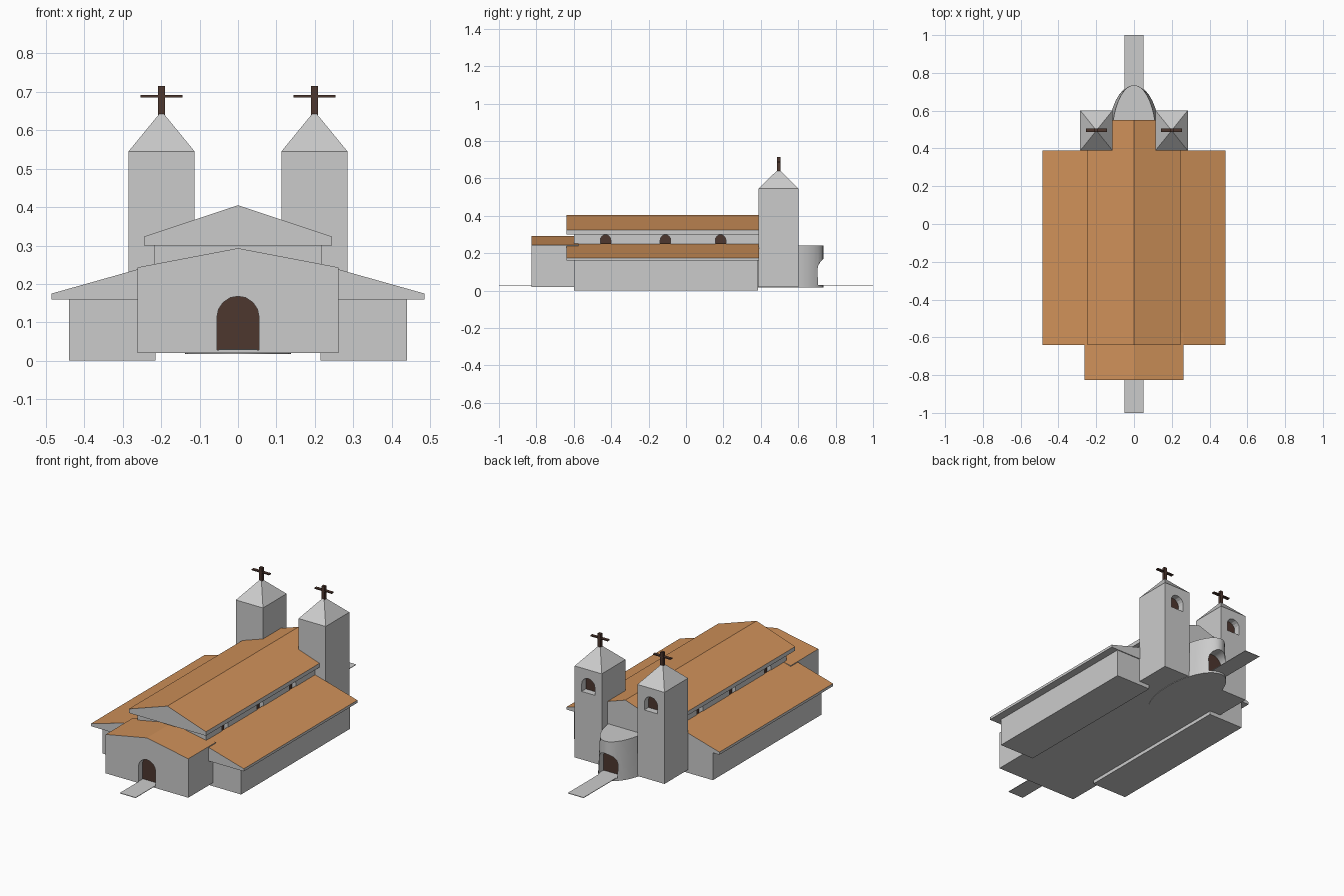
import bpy, bmesh
from math import pi, cos, sin, sqrt
from mathutils import Matrix

if "Cube" in bpy.data.objects:
    bpy.data.objects.remove(bpy.data.objects["Cube"])


def material(name, rgb):
    m = bpy.data.materials.new(name)
    m.diffuse_color = (*rgb, 1)
    m.use_nodes = True
    m.node_tree.nodes["Principled BSDF"].inputs["Base Color"].default_value = m.diffuse_color
    return m


GREY = material("stone", (0.8, 0.8, 0.8))
TILE = material("roof_tile", (0.62, 0.28, 0.10))
WOOD = material("dark_wood", (0.075, 0.038, 0.028))


def finish(name, bm, mat=None):
    bmesh.ops.recalc_face_normals(bm, faces=bm.faces)
    me = bpy.data.meshes.new(name)
    bm.to_mesh(me)
    bm.free()
    ob = bpy.data.objects.new(name, me)
    bpy.context.collection.objects.link(ob)
    if mat:
        me.materials.append(mat)
    return ob


def prism(name, profile, a, b, axis="y", mat=None, tiled=False):
    """Extrude a (u, z) profile from a to b along x or y; tiled colours the slopes."""
    bm = bmesh.new()
    rings = [[bm.verts.new((u, t, z) if axis == "y" else (t, u, z)) for u, z in profile]
             for t in (a, b)]
    n = len(profile)
    bm.faces.new(rings[0])
    bm.faces.new(rings[1])
    for i in range(n):
        j = (i + 1) % n
        bm.faces.new((rings[0][i], rings[0][j], rings[1][j], rings[1][i]))
    if tiled:
        bm.normal_update()
        bmesh.ops.recalc_face_normals(bm, faces=bm.faces)
        for f in bm.faces:
            f.material_index = int(f.normal.z > 0.5)
    ob = finish(name, bm, GREY if tiled else mat)
    if tiled:
        ob.data.materials.append(TILE)
    return ob


def box(name, x0, x1, y0, y1, z0, z1, mat=None):
    return prism(name, [(x0, z0), (x1, z0), (x1, z1), (x0, z1)], y0, y1, "y", mat)


def cone(name, n, r1, r2, centre, scale, angle=0):
    bm = bmesh.new()
    bmesh.ops.create_cone(bm, cap_ends=True, segments=n, radius1=r1, radius2=r2, depth=1)
    bm.transform(Matrix.Translation(centre) @ Matrix.Diagonal((*scale, 1))
                 @ Matrix.Rotation(angle, 4, "Z"))
    return finish(name, bm)


def arch(c, half, z0, z1, n=8):
    """Round-headed opening outline."""
    spring = z1 - half
    return [(c - half, z0), (c + half, z0)] + [
        (c + half * cos(pi * i / n), spring + half * sin(pi * i / n)) for i in range(n + 1)]


def opening(wall, name, outline, outside, back, axis="y"):
    """Cut a recess into the wall and close it with a dark panel."""
    cutter = prism("cutter", outline, outside, back, axis)
    cutter.hide_render = True
    mod = wall.modifiers.new("cut", "BOOLEAN")
    mod.object, mod.operation, mod.solver = cutter, "DIFFERENCE", "EXACT"
    bpy.context.view_layer.objects.active = wall
    bpy.ops.object.modifier_apply(modifier=mod.name)
    bpy.data.objects.remove(cutter)
    step = 0.004 if outside > back else -0.004
    prism(name, outline, back, back + step, axis, WOOD)


# Nave with clerestory windows
nave = box("nave", -0.218, 0.218, -0.6, 0.55, 0.02, 0.301)
for s in (-1, 1):
    for y in (-0.43, -0.11, 0.185):
        opening(nave, "clerestory_window", arch(y, 0.028, 0.23, 0.298),
                s * 0.25, s * 0.19, "x")
prism("nave_roof", [(-0.245, 0.30), (0.245, 0.30), (0.245, 0.323), (0, 0.405),
                    (-0.245, 0.323)], -0.64, 0.55, tiled=True)

# Entrance hall with gabled roof and front door
hall = prism("entrance_hall", [(-0.262, 0.02), (0.262, 0.02), (0.262, 0.243), (0, 0.293),
                               (-0.262, 0.243)], -0.825, -0.575, tiled=True)
opening(hall, "front_door", arch(0, 0.055, 0.028, 0.168), -0.9, -0.785)

# Rear apse: elliptical drum narrowing sideways towards the top
apse = cone("apse", 40, 1, 1, (0, 0.45, 0.1285), (0.138, 0.285, 0.223))
for v in apse.data.vertices:
    if v.co.z > 0.12:
        v.co.x *= 0.85
opening(apse, "rear_door", arch(0, 0.06, 0.03, 0.17), 0.9, 0.66)
bpy.ops.object.select_all(action="DESELECT")
apse.select_set(True)
bpy.context.view_layer.objects.active = apse
bpy.ops.object.shade_smooth_by_angle(angle=0.5)

# Path running through both doors
box("path", -0.05, 0.05, -1, 1, 0.028, 0.031)

for s in (-1, 1):
    # Side aisle and lean-to roof
    box("aisle", s * 0.215, s * 0.44, -0.6, 0.385, 0, 0.162)
    prism("aisle_roof", [(s * 0.215, 0.16), (s * 0.485, 0.16), (s * 0.485, 0.175),
                         (s * 0.215, 0.251)], -0.64, 0.39, tiled=True)
    # Bell tower with rear window, pyramid roof and cross
    x = s * 0.199
    tower = box("tower", x - 0.086, x + 0.086, 0.388, 0.602, 0.02, 0.545)
    opening(tower, "tower_window", arch(x, 0.042, 0.41, 0.495), 0.7, 0.56)
    cone("tower_roof", 4, sqrt(0.5), 0, (x, 0.495, 0.5975), (0.172, 0.214, 0.105), pi / 4)
    box("cross_post", x - 0.009, x + 0.009, 0.487, 0.505, 0.635, 0.715, WOOD)
    box("cross_bar", x - 0.055, x + 0.055, 0.487, 0.505, 0.686, 0.692, WOOD)
